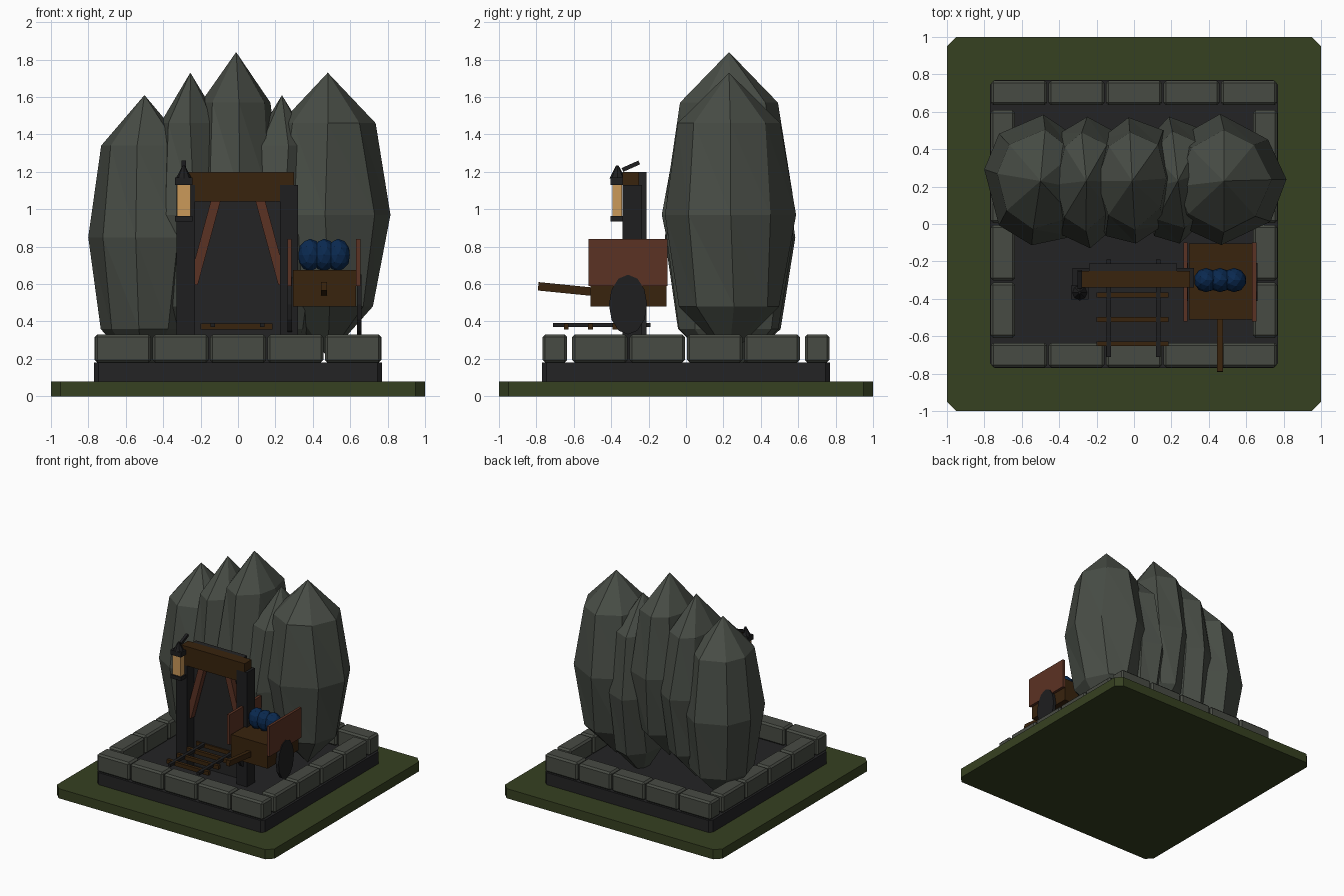
import bpy, bmesh, math, random
from mathutils import Vector, Matrix

if "Cube" in bpy.data.objects:
    bpy.data.objects.remove(bpy.data.objects["Cube"])

random.seed(4)


def mat(name, r, g, b):
    m = bpy.data.materials.new(name)
    m.diffuse_color = (r, g, b, 1)
    m.use_nodes = True
    m.node_tree.nodes["Principled BSDF"].inputs["Base Color"].default_value = m.diffuse_color
    return m


GRASS = mat("grass green", .037, .052, .015)
SLATE = mat("dark slate", .017, .017, .018)
STONE = mat("cut stone grey", .064, .070, .057)
ROCK = mat("rock grey", .064, .073, .060)
WOOD = mat("dark wood", .040, .017, .004)
PLANK = mat("red brown wood", .105, .032, .017)
IRON = mat("iron", .013, .013, .014)
ORE = mat("blue ore", .003, .022, .080)
GLOW = mat("lantern amber", .60, .32, .10)


def finish(name, bm, material):
    bmesh.ops.recalc_face_normals(bm, faces=bm.faces[:])
    me = bpy.data.meshes.new(name)
    bm.to_mesh(me)
    bm.free()
    me.materials.append(material)
    ob = bpy.data.objects.new(name, me)
    bpy.context.collection.objects.link(ob)
    return ob


def box(name, x, y, z, material, bevel=0, upright_only=False):
    """Box from (min, max) ranges, optionally with chamfered edges."""
    bm = bmesh.new()
    bmesh.ops.create_cube(bm, size=1)
    for v in bm.verts:
        v.co = [r[0] + (c + .5) * (r[1] - r[0]) for c, r in zip(v.co, (x, y, z))]
    if bevel:
        edges = [e for e in bm.edges if not upright_only
                 or abs(e.verts[0].co.z - e.verts[1].co.z) > .01]
        bmesh.ops.bevel(bm, geom=edges, offset=bevel, segments=1, affect='EDGES')
    return finish(name, bm, material)


def bar(name, a, b, w, h, material):
    """Straight square bar between two points."""
    a, b = Vector(a), Vector(b)
    bm = bmesh.new()
    rot = (b - a).to_track_quat('Y', 'Z').to_matrix().to_4x4()
    bmesh.ops.create_cube(bm, size=1, matrix=Matrix.Translation((a + b) / 2) @ rot
                          @ Matrix.Diagonal((w, (b - a).length, h, 1)))
    return finish(name, bm, material)


def cone(name, loc, r1, r2, depth, n, material, rot=Matrix()):
    bm = bmesh.new()
    bmesh.ops.create_cone(bm, cap_ends=True, segments=n, radius1=r1, radius2=r2, depth=depth,
                          matrix=Matrix.Translation(loc) @ rot)
    return finish(name, bm, material)


# Ground and foundation
box("grass_base", (-1, 1), (-1, 1), (0, .08), GRASS, .05, True)
box("foundation", (-.77, .77), (-.77, .77), (.08, .18), SLATE, .025, True)

# Ring of cut stones
for s in (-1, 1):
    for i in range(5):
        c = (i - 2) * .307
        box("border_stone", (c - .15, c + .15), sorted((s * .635, s * .767)), (.18, .33), STONE, .014)
    for i in range(4):
        c = (i - 1.5) * .307
        box("border_stone", sorted((s * .635, s * .767)), (c - .148, c + .148), (.18, .33), STONE, .014)


# Rock spires: eight-sided, three rings between two points
def spire(cx, top, rx, ry=.345):
    bm = bmesh.new()
    mid = top - .76
    turn = random.uniform(-.15, .15)
    rings = []
    for dz, k in ((.49, .77), (0, 1), (-.49, .77)):
        ring = []
        for i in range(8):
            a = turn + i * math.tau / 8 + random.uniform(-.12, .12)
            r = k * random.uniform(.97, 1.05)
            ring.append(bm.verts.new((cx + rx * r * math.cos(a), .23 + ry * r * math.sin(a), mid + dz)))
        rings.append(ring)
    tip = bm.verts.new((cx, .23, top))
    foot = bm.verts.new((cx, .23, mid - .76))
    for i in range(8):
        j = (i + 1) % 8
        bm.faces.new((tip, rings[0][i], rings[0][j]))
        bm.faces.new((foot, rings[2][j], rings[2][i]))
        for p, q in zip(rings, rings[1:]):
            bm.faces.new((p[i], q[i], q[j]))
            bm.faces.new((p[i], q[j], p[j]))
    finish("rock_spire", bm, ROCK)


for cx, top, rx in ((-.50, 1.61, .30), (-.255, 1.73, .21), (-.01, 1.84, .24),
                    (.235, 1.61, .21), (.48, 1.73, .32)):
    spire(cx, top, rx)

# Mine entrance
box("dark_opening", (-.24, .23), (-.25, -.21), (.18, 1.20), SLATE)
for name, x in (("left_post", (-.33, -.23)), ("right_post", (.225, .32))):
    box(name, x, (-.34, -.235), (.18, 1.13), IRON)
box("lintel_beam", (-.285, .30), (-.34, -.25), (1.04, 1.20), WOOD)
for s in (-1, 1):
    bar("brace", (s * .24, -.285, .60), (s * .115, -.285, 1.06), .05, .05, PLANK)

# Lantern on its hook
LX, LY = -.29, -.367
box("lantern_base", (LX - .048, LX + .048), (LY - .037, LY + .037), (.935, .965), IRON)
box("lantern_glass", (LX - .037, LX + .037), (LY - .025, LY + .025), (.965, 1.13), GLOW)
box("lantern_cap", (LX - .048, LX + .048), (LY - .037, LY + .037), (1.13, 1.17), IRON)
cone("lantern_roof", (LX, LY, 1.20), .042, .006, .07, 8, IRON)
bar("lantern_hook", (LX, -.34, 1.21), (LX, -.25, 1.25), .022, .022, IRON)

# Track: sleepers and rails
for y in (-.64, -.51, -.38, -.25):
    box("sleeper", (-.20, .185), (y - .013, y + .013), (.357, .39), WOOD)
for x in (-.135, .13):
    box("rail", (x - .013, x + .013), (-.71, -.19), (.37, .392), IRON)

# Ore cart
box("cart_body", (.295, .63), (-.51, -.105), (.48, .675), WOOD)
for x in (.265, .632):
    box("cart_side", (x, x + .022), (-.52, -.10), (.59, .84), PLANK)
for x in (.277, .648):
    w = cone("cart_wheel", (0, 0, 0), 1, 1, .025, 12, IRON, Matrix.Rotation(math.pi / 2, 4, 'Y'))
    w.scale = (1, .102, .16)
    w.location = (x, -.31, .49)
bar("cart_handle", (.46, -.79, .588), (.46, -.49, .558), .034, .045, WOOD)

# Blue ore lumps
for x in (.385, .46, .535):
    bm = bmesh.new()
    bmesh.ops.create_icosphere(bm, subdivisions=2, radius=1,
                               matrix=Matrix.Translation((x, -.30, .755))
                               @ Matrix.Diagonal((.066, .065, .087, 1)))
    finish("ore_lump", bm, ORE)
